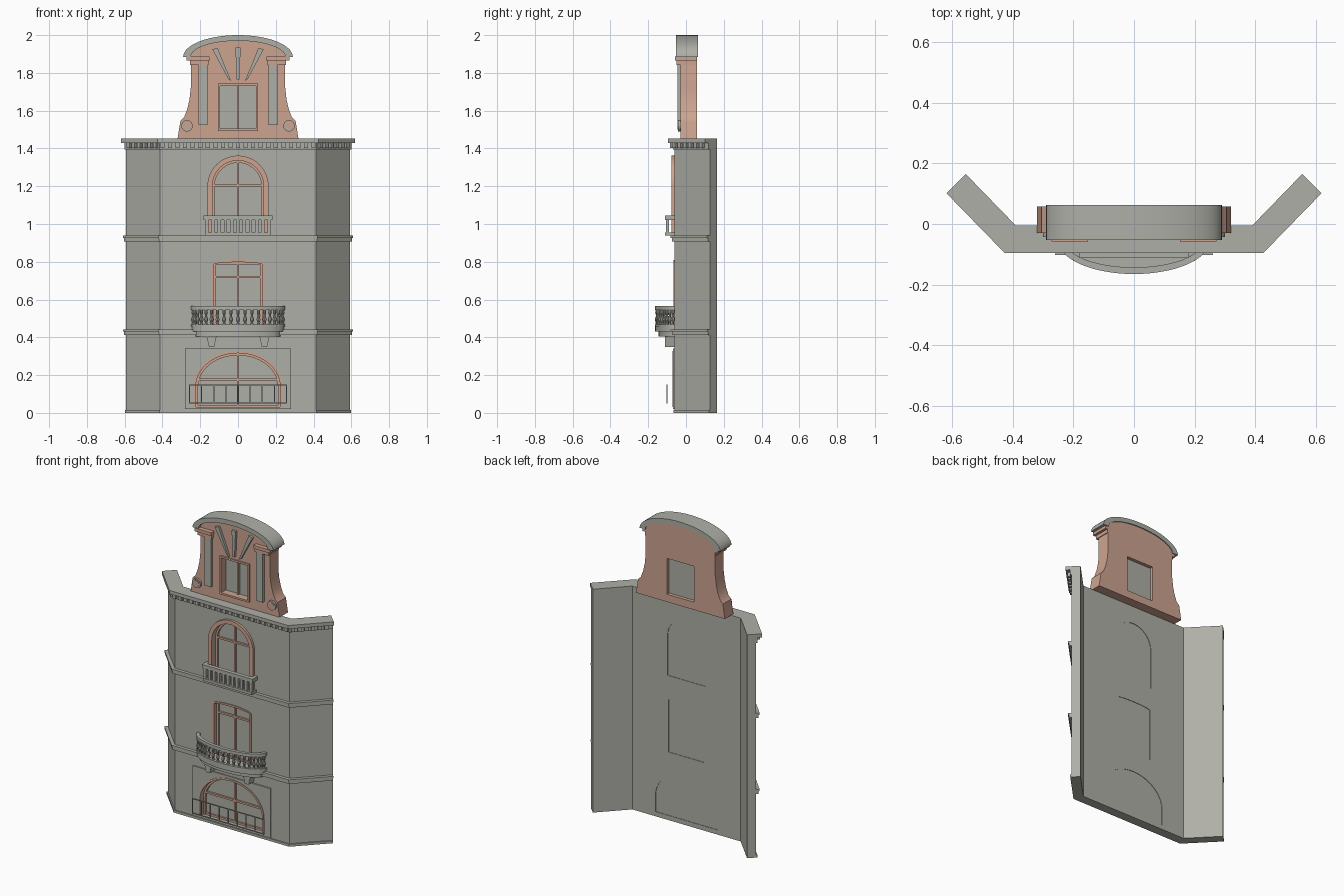
import bpy, bmesh
from math import sin, cos, pi, radians
from mathutils import Matrix, Vector

cube = bpy.data.objects.get("Cube")
if cube:
    bpy.data.objects.remove(cube)


def material(name, color):
    m = bpy.data.materials.new(name)
    m.use_nodes = True
    m.diffuse_color = color
    m.node_tree.nodes["Principled BSDF"].inputs["Base Color"].default_value = color
    return m


STONE = material("grey stone", (0.43, 0.43, 0.39, 1))
CLAY = material("terracotta", (0.61, 0.37, 0.28, 1))
made = []


def finish(name, bm, mat):
    bmesh.ops.recalc_face_normals(bm, faces=bm.faces)
    me = bpy.data.meshes.new(name)
    bm.to_mesh(me)
    bm.free()
    me.materials.append(mat)
    ob = bpy.data.objects.new(name, me)
    bpy.context.collection.objects.link(ob)
    made.append(ob)
    return ob


def prism(name, pts, axis, a, b, mat):
    """Extrude a 2D outline along y (pts are x, z) or z (pts are x, y)."""
    bm = bmesh.new()
    place = (lambda p: (p[0], a, p[1])) if axis == "y" else (lambda p: (p[0], p[1], a))
    face = bm.faces.new([bm.verts.new(place(p)) for p in pts])
    new = bmesh.ops.extrude_face_region(bm, geom=[face])["geom"]
    move = Vector((0, b - a, 0) if axis == "y" else (0, 0, b - a))
    bmesh.ops.translate(bm, vec=move, verts=[v for v in new if isinstance(v, bmesh.types.BMVert)])
    return finish(name, bm, mat)


def boxes(name, items, mat):
    """Each item: x range, y range, z range, optional turn about z."""
    bm = bmesh.new()
    for x, y, z, *turn in items:
        mid = Vector([(r[0] + r[1]) / 2 for r in (x, y, z)])
        size = [r[1] - r[0] for r in (x, y, z)]
        rot = Matrix.Rotation(turn[0] if turn else 0, 4, "Z")
        bmesh.ops.create_cube(bm, size=1, matrix=Matrix.Translation(mid) @ rot @ Matrix.Diagonal((*size, 1)))
    return finish(name, bm, mat)


def ellipse(rx, rz, cz, n=28, start=0, end=pi):
    return [(rx * cos(start + (end - start) * i / n), cz + rz * sin(start + (end - start) * i / n))
            for i in range(n + 1)]


def arch(w, z0, spring, top):
    return [(w, z0)] + ellipse(w, top - spring, spring) + [(-w, z0)]


def arch_ring(name, w, z0, spring, top, t, a, b, mat):
    outline = arch(w, z0, spring, top) + arch(w - t, z0, spring, top - t)[::-1]
    return prism(name, outline, "y", a, b, mat)


def cut(ob, cutter):
    mod = ob.modifiers.new("opening", "BOOLEAN")
    mod.object, mod.operation, mod.solver = cutter, "DIFFERENCE", "EXACT"
    bpy.context.view_layer.objects.active = ob
    bpy.ops.object.modifier_apply(modifier=mod.name)


def discard(ob):
    made.remove(ob)
    bpy.data.objects.remove(ob)


# Folded wall outline, pushed outward from the back face by d
def wall_outline(d):
    k = d * 0.707
    right = [(0.39 + 0.414 * d, -0.005 - d), (0.555 + k, 0.165 - k), (0.555, 0.165), (0.39, -0.005)]
    return right + [(-x, y) for x, y in right[::-1]]


wall = prism("wall", wall_outline(0.055), "z", 0, 1.44, STONE)
for name, d, z0, z1 in [("base_course", 0.062, 0, 0.016), ("lower_band", 0.07, 0.412, 0.436),
                        ("lower_band_cap", 0.076, 0.43, 0.442), ("upper_band", 0.07, 0.908, 0.932),
                        ("upper_band_cap", 0.076, 0.926, 0.938), ("cornice_bed", 0.064, 1.395, 1.435),
                        ("cornice", 0.09, 1.43, 1.453)]:
    prism(name, wall_outline(d), "z", z0, z1, STONE)

# Cornice dentils on the front and both wings
dentils = []
for i in range(21):
    x = -0.4 + 0.04 * i
    dentils.append(((x - 0.011, x + 0.011), (-0.085, -0.065), (1.403, 1.432)))
for s in (-1, 1):
    for i in range(6):
        x, y = s * (0.436 + 0.028 * i), -0.059 + 0.0285 * i
        dentils.append(((x - 0.011, x + 0.011), (y - 0.01, y + 0.01), (1.403, 1.432), s * pi / 4))
boxes("cornice_dentils", dentils, STONE)

# Ground floor surround plate
surround = boxes("ground_surround", [((-0.28, 0.28), (-0.068, -0.05), (0.02, 0.342))], STONE)

# Windows: half width, sill, spring, crown, transom, trim width, trim front
for name, w, z0, spring, top, transom, trim, front in [
        ("ground_window", 0.235, 0.03, 0.14, 0.328, 0.175, 0.012, -0.072),
        ("middle_window", 0.14, 0.443, 0.785, 0.81, 0.72, 0.012, -0.066),
        ("top_window", 0.162, 0.94, 1.2, 1.362, 1.205, 0.026, -0.076)]:
    wi, ti = w - trim, top - trim
    cutter = prism("cutter", arch(wi, z0, spring, ti), "y", -0.2, 0.1, STONE)
    cut(wall, cutter)
    if name == "ground_window":
        cut(surround, cutter)
    discard(cutter)
    arch_ring(name + "_trim", w, z0, spring, top, trim, front, -0.05, CLAY)
    arch_ring(name + "_frame", wi, z0, spring, ti, 0.012, -0.036, -0.015, CLAY)
    prism(name + "_glass", arch(wi, z0, spring, ti), "y", -0.022, -0.008, STONE)
    boxes(name + "_bars", [((-0.006, 0.006), (-0.034, -0.015), (z0, ti - 0.005)),
                           ((-wi + 0.005, wi - 0.005), (-0.034, -0.015), (transom - 0.006, transom + 0.006)),
                           ((-wi + 0.005, wi - 0.005), (-0.034, -0.015), (z0, z0 + 0.012))], CLAY)

# Thin ground railing
rail = [((-0.26, 0.26), (-0.103, -0.098), (z - 0.003, z + 0.003)) for z in (0.053, 0.147)]
for i in range(9):
    x = -0.257 + 0.06425 * i
    rail.append(((x - 0.003, x + 0.003), (-0.103, -0.098), (0.05, 0.15)))
boxes("ground_railing", rail, STONE)


# Bowed balcony
def bow(rx, ry, n=28):
    return ellipse(rx, -ry, -0.055, n)


prism("balcony_lower_slab", bow(0.225, 0.09), "z", 0.404, 0.432, STONE)
prism("balcony_slab", bow(0.245, 0.108), "z", 0.43, 0.457, STONE)
for name, z0, z1 in [("balcony_foot_rail", 0.457, 0.468), ("balcony_hand_rail", 0.546, 0.566)]:
    prism(name, bow(0.25, 0.11) + bow(0.228, 0.088)[::-1], "z", z0, z1, STONE)
for side, s in (("left", 1), ("right", -1)):
    prism(side + "_balcony_bracket", [(s * (0.14 + x), z) for x, z in
          [(-0.026, 0.405), (0.026, 0.405), (0.014, 0.35), (-0.014, 0.35)]], "y", -0.11, -0.055, STONE)

# Turned balusters
bm = bmesh.new()
turned = [(0.466, 0.009), (0.478, 0.006), (0.495, 0.011), (0.515, 0.005), (0.532, 0.009), (0.548, 0.008)]
for i in range(19):
    a = radians(9 + 9 * i)
    x, y = 0.239 * cos(a), -0.055 - 0.099 * sin(a)
    for (z0, r0), (z1, r1) in zip(turned, turned[1:]):
        bmesh.ops.create_cone(bm, segments=8, radius1=r0, radius2=r1, depth=z1 - z0,
                              matrix=Matrix.Translation((x, y, (z0 + z1) / 2)))
finish("balcony_balusters", bm, STONE)

# Small straight balustrade at the top window
parts = [((-0.182, 0.182), (-0.112, -0.086), (1.02, 1.044)), ((-0.175, 0.175), (-0.11, -0.055), (0.938, 0.955))]
for i in range(11):
    x = -0.165 + 0.033 * i
    parts.append(((x - 0.009, x + 0.009), (-0.107, -0.09), (0.95, 1.025)))
for s in (-1, 1):
    parts.append(((s * 0.17 - 0.012, s * 0.17 + 0.012), (-0.1, -0.055), (1.02, 1.044)))
boxes("top_balustrade", parts, STONE)

# Gable with curved shoulders
half = [(0.32, 1.452), (0.305, 1.545), (0.285, 1.565), (0.268, 1.61), (0.257, 1.66), (0.25, 1.72)]
outline = half + ellipse(0.25, 0.087, 1.885) + [(-x, z) for x, z in half[::-1]]
gable = prism("gable", outline, "y", -0.03, 0.057, CLAY)
cutter = boxes("cutter", [((-0.098, 0.098), (-0.2, 0.2), (1.502, 1.735))], CLAY)
cut(gable, cutter)
discard(cutter)
prism("gable_roof", ellipse(0.29, 0.115, 1.885) + ellipse(0.25, 0.085, 1.885)[::-1],
      "y", -0.053, 0.063, STONE)
boxes("gable_glass", [((-0.1, 0.1), (0.01, 0.035), (1.5, 1.737))], STONE)
boxes("gable_window_frame",
      [((s * 0.101 - 0.006, s * 0.101 + 0.006), (-0.038, 0.012), (1.495, 1.742)) for s in (-1, 1)]
      + [((-0.105, 0.105), (-0.038, 0.012), (z - 0.006, z + 0.006)) for z in (1.499, 1.737)]
      + [((-0.006, 0.006), (-0.004, 0.012), (1.5, 1.737))], CLAY)

# Gable pilasters, capitals, rosettes and fan stones
for side, s in (("left", 1), ("right", -1)):
    boxes(side + "_pilaster", [((s * 0.186 - 0.024, s * 0.186 + 0.024), (-0.046, -0.025), (1.525, 1.845))], STONE)
    boxes(side + "_capital", [((s * 0.205 - 0.05, s * 0.205 + 0.05), (-0.05, 0.056), (1.843, 1.868)),
                              ((s * 0.212 - 0.06, s * 0.212 + 0.06), (-0.058, 0.057), (1.866, 1.887))], CLAY)
    for part, r, y, mat in (("_rosette", 0.03, -0.043, STONE), ("_rosette_centre", 0.021, -0.046, CLAY)):
        disc = [(s * 0.27 + x, z) for x, z in ellipse(r, r, 1.52, 24, 0, 2 * pi)[:-1]]
        prism(side + part, disc, "y", y, -0.025, mat)
    prism(side + "_fan_stone", [(s * x, z) for x, z in
          [(0.037, 1.757), (0.05, 1.765), (0.136, 1.925), (0.108, 1.932)]], "y", -0.046, -0.025, STONE)
prism("centre_fan_stone", [(-0.007, 1.765), (0.007, 1.765), (0.014, 1.935), (-0.014, 1.935)],
      "y", -0.046, -0.025, STONE)

# Smooth the curves, keep the edges
bpy.ops.object.select_all(action="DESELECT")
for ob in made:
    ob.select_set(True)
bpy.context.view_layer.objects.active = made[0]
bpy.ops.object.shade_smooth_by_angle(angle=radians(30))
